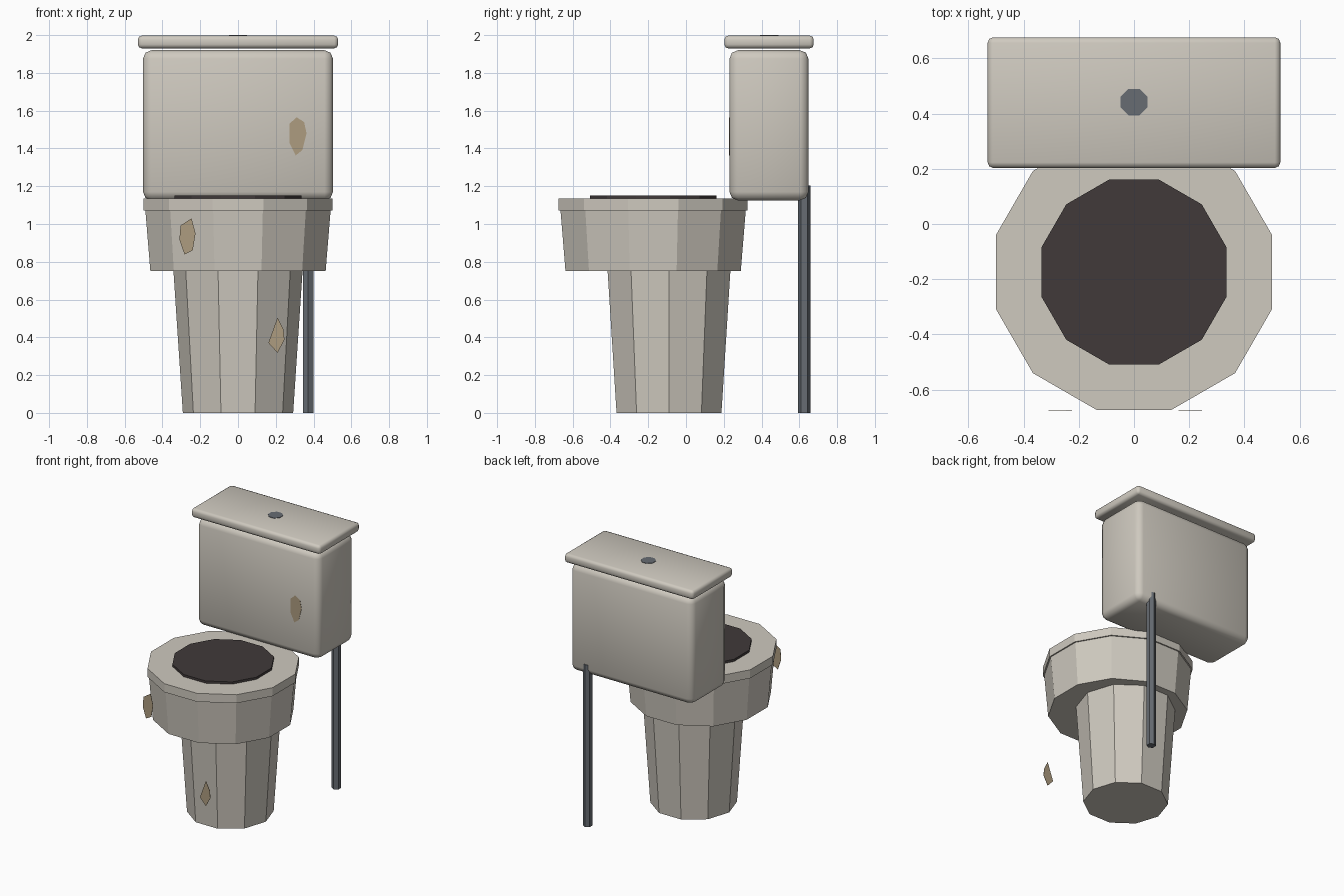
import bpy, bmesh, math

if "Cube" in bpy.data.objects:
    bpy.data.objects.remove(bpy.data.objects["Cube"])


def material(name, rgb):
    m = bpy.data.materials.new(name)
    m.diffuse_color = (*rgb, 1)
    m.use_nodes = True
    m.node_tree.nodes["Principled BSDF"].inputs["Base Color"].default_value = m.diffuse_color
    return m


CERAMIC = material("ceramic", (0.62, 0.585, 0.52))
DARK = material("dark_seat", (0.052, 0.042, 0.042))
METAL = material("grey_metal", (0.135, 0.15, 0.17))
STAIN = material("tan_stain", (0.42, 0.335, 0.215))


def finish(bm, name, mat, smooth=False):
    bmesh.ops.recalc_face_normals(bm, faces=bm.faces)
    me = bpy.data.meshes.new(name)
    bm.to_mesh(me)
    bm.free()
    me.materials.append(mat)
    for p in me.polygons:
        p.use_smooth = smooth
    ob = bpy.data.objects.new(name, me)
    bpy.context.collection.objects.link(ob)
    return ob


def frustum(name, mat, sides, x, y, z0, z1, r0, r1, start=0.0):
    """Low-poly round part from z0 to z1 with radii r0 and r1."""
    bm = bmesh.new()
    rings = []
    for z, r in ((z0, r0), (z1, r1)):
        angles = [start + 2 * math.pi * i / sides for i in range(sides)]
        rings.append([bm.verts.new((x + r * math.cos(a), y + r * math.sin(a), z))
                      for a in angles])
    low, top = rings
    bm.faces.new(low)
    bm.faces.new(top)
    for i in range(sides):
        j = (i + 1) % sides
        bm.faces.new((low[i], low[j], top[j], top[i]))
    return finish(bm, name, mat)


def rounded_box(name, mat, lo, hi, bevel):
    bm = bmesh.new()
    bmesh.ops.create_cube(bm, size=1)
    for v in bm.verts:
        v.co = [(a + b) / 2 + c * (b - a) for a, b, c in zip(lo, hi, v.co)]
    bmesh.ops.bevel(bm, geom=bm.edges[:], offset=bevel, segments=2,
                    profile=0.5, affect='EDGES')
    return finish(bm, name, mat, smooth=True)


def stain(name, y, outline):
    """Thin chip-shaped plate facing the front."""
    bm = bmesh.new()
    face = bm.faces.new([bm.verts.new((x, y, z)) for x, z in outline])
    ext = bmesh.ops.extrude_face_region(bm, geom=[face])
    for v in ext["geom"]:
        if isinstance(v, bmesh.types.BMVert):
            v.co.y += 0.002
    if face.is_valid is False or len(bm.faces) == len(outline) + 1:
        bmesh.ops.holes_fill(bm, edges=bm.edges)
    return finish(bm, name, STAIN)


CY = -0.174                  # bowl centre
HALF = math.radians(15)      # puts a flat side of the 12-gon to the front
K = 1 / math.cos(HALF)       # flat-side distance to corner radius

# Pedestal, bowl, rim and seat
frustum("pedestal", CERAMIC, 10, 0, -0.09, 0, 0.755, 0.292, 0.342)
frustum("bowl", CERAMIC, 12, 0, CY, 0.75, 1.08, 0.464 * K, 0.491 * K, HALF)
frustum("rim", CERAMIC, 12, 0, CY, 1.072, 1.135, 0.5 * K, 0.5 * K, HALF)
frustum("seat_opening", DARK, 12, 0, CY, 1.125, 1.152, 0.335 * K, 0.335 * K, HALF)

# Tank, lid, flush button and water pipe
rounded_box("tank", CERAMIC, (-0.503, 0.23, 1.125), (0.503, 0.648, 1.92), 0.045)
rounded_box("tank_lid", CERAMIC, (-0.53, 0.203, 1.93), (0.53, 0.676, 1.997), 0.02)
frustum("flush_button", METAL, 8, 0, 0.441, 1.98, 2.0, 0.052, 0.052, math.pi / 8)
frustum("water_pipe", METAL, 6, 0.371, 0.626, 0, 1.204, 0.032, 0.032, math.pi / 2)

# Stains, standing in flat planes at the front
stain("tank_stain", 0.227, [(.31, 1.565), (.35, 1.54), (.363, 1.48), (.34, 1.39),
                            (.305, 1.363), (.272, 1.43), (.272, 1.53)])
stain("bowl_stain", -0.676, [(-.246, 1.03), (-.225, .95), (-.24, .86),
                             (-.283, .838), (-.31, .918), (-.304, .992)])
stain("pedestal_stain", -0.676, [(.209, .504), (.241, .44), (.246, .387),
                                 (.209, .318), (.161, .371)])
